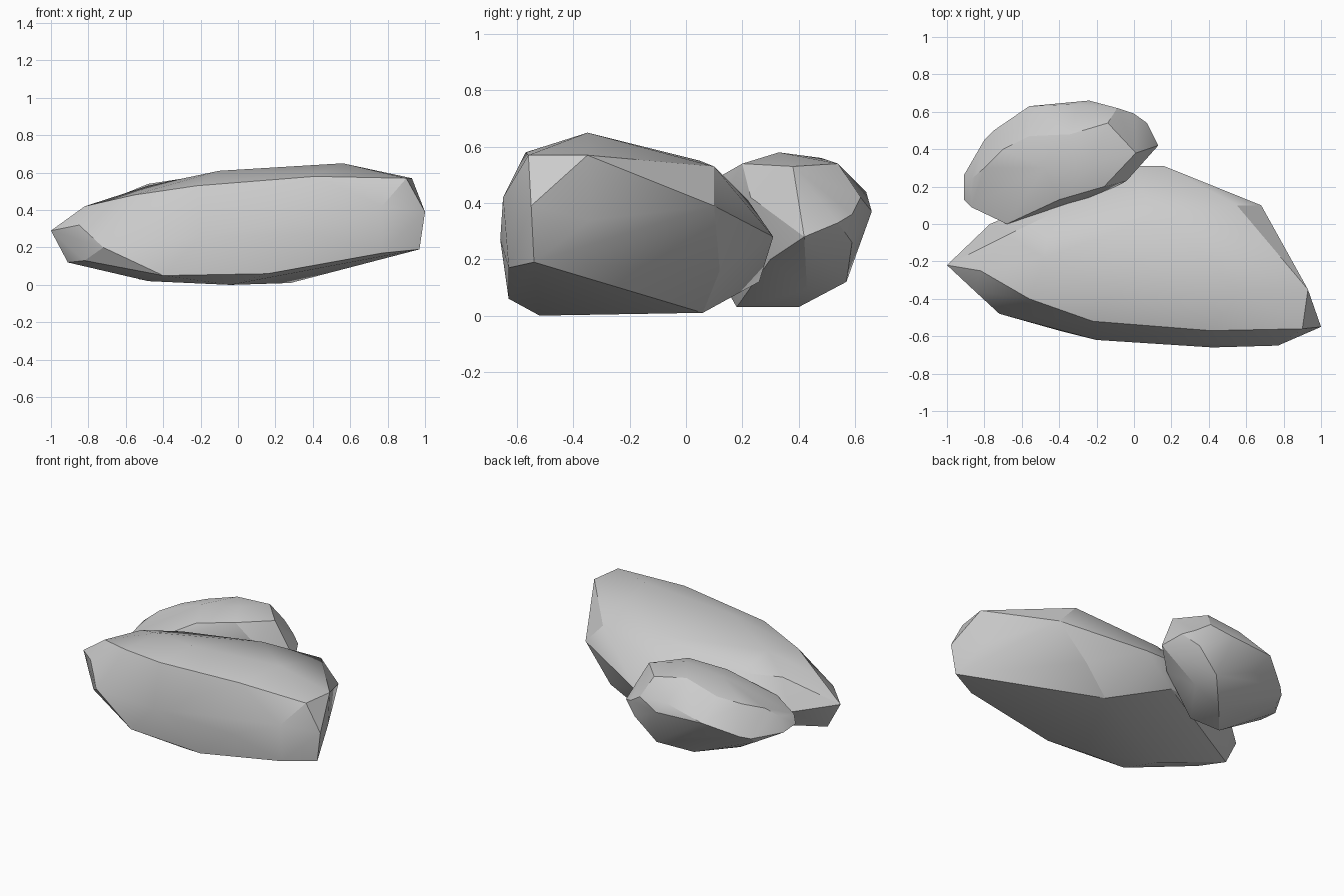
import bpy
import bmesh
import math
from mathutils import Vector

default_cube = bpy.data.objects.get("Cube")
if default_cube:
    bpy.data.objects.remove(default_cube, do_unlink=True)

UNIT = 0.01  # corners are given in hundredths


def make_material(name, colour):
    material = bpy.data.materials.new(name)
    material.use_nodes = True
    material.diffuse_color = colour
    material.node_tree.nodes["Principled BSDF"].inputs["Base Color"].default_value = colour
    return material


def chiselled_rock(name, material, **ridges):
    """Wrap a convex stone around the corners of its named ridges."""
    bm = bmesh.new()
    for ridge in ridges.values():
        for corner in ridge:
            bm.verts.new(Vector(corner) * UNIT)
    hull = bmesh.ops.convex_hull(bm, input=bm.verts[:], use_existing_faces=False)
    leftovers = {item for key in ("geom_interior", "geom_unused") for item in hull[key]
                 if isinstance(item, bmesh.types.BMVert) and item.is_valid}
    bmesh.ops.delete(bm, geom=list(leftovers), context="VERTS")

    # Merge nearly flat neighbours into broad facets
    bmesh.ops.dissolve_limit(bm, angle_limit=math.radians(2),
                             verts=bm.verts[:], edges=bm.edges[:])
    bmesh.ops.recalc_face_normals(bm, faces=bm.faces[:])

    mesh = bpy.data.meshes.new(name)
    bm.to_mesh(mesh)
    bm.free()
    mesh.materials.append(material)
    rock = bpy.data.objects.new(name, mesh)
    bpy.context.collection.objects.link(rock)

    # Soft facets with crisp broken edges
    bpy.ops.object.select_all(action="DESELECT")
    rock.select_set(True)
    bpy.context.view_layer.objects.active = rock
    bpy.ops.object.shade_smooth_by_angle(angle=math.radians(26))
    return rock


stone = make_material("stone grey", (0.6, 0.6, 0.6, 1.0))

# Long slab in front
chiselled_rock(
    "large_rock", stone,
    crown=[(-81, -13, 38), (-68, -6, 45), (-48, -18, 53), (-10, -35, 61), (56, -35, 65),
           (93, -35, 57), (55, 10, 53), (15, 5, 55), (0, 22, 41), (-45, 5, 46)],
    front_shoulder=[(-82, -25, 42), (-56, -40, 48), (-22, -52, 53), (41, -57, 58), (90, -56, 57)],
    front_belly=[(-85, -36, 32), (-72, -48, 20), (-20, -62, 26), (42, -66, 27), (77, -65, 42),
                 (77, -63, 17)],
    ends=[(-100, -22, 29), (-91, -21, 12), (-82, -37, 13), (100, -55, 39), (97, -54, 19),
          (91, -34, 34)],
    back=[(-77, 0, 26), (-3, 31, 28), (16, 31, 28), (68, 10, 39), (48, 12, 16), (-8, 26, 12)],
    base=[(-40, -57, 5), (16, -63, 6), (-4, -52, 0), (-48, -35, 2), (7, -35, 2), (28, 6, 1)],
)

# Rounder stone leaning behind it
chiselled_rock(
    "small_rock", stone,
    crown=[(-87, 24, 35), (-80, 30, 41), (-70, 40, 45), (-56, 47, 49), (-48, 30, 54),
           (-22, 33, 58), (-34, 48, 56), (-16, 20, 54), (-14, 54, 54), (1, 38, 53),
           (-40, 13, 50)],
    back_belly=[(-80, 45, 26), (-75, 50, 28), (-56, 63, 37), (-30, 64, 44), (-24, 66, 37),
                (-9, 62, 42), (0, 59, 36), (7, 54, 33)],
    front_belly=[(-87, 9, 31), (-68, 0, 35), (-30, 10, 34), (-4, 23, 42)],
    ends=[(-91, 26, 26), (-91, 13, 27), (13, 42, 28), (-1, 30, 20)],
    base=[(-80, 40, 22), (-76, 30, 18), (-64, 33, 12), (-47, 58, 24), (-18, 57, 12),
          (-20, 60, 25), (-3, 59, 26), (-13, 43, 9), (-34, 40, 3), (-53, 18, 3), (-30, 18, 3)],
)
